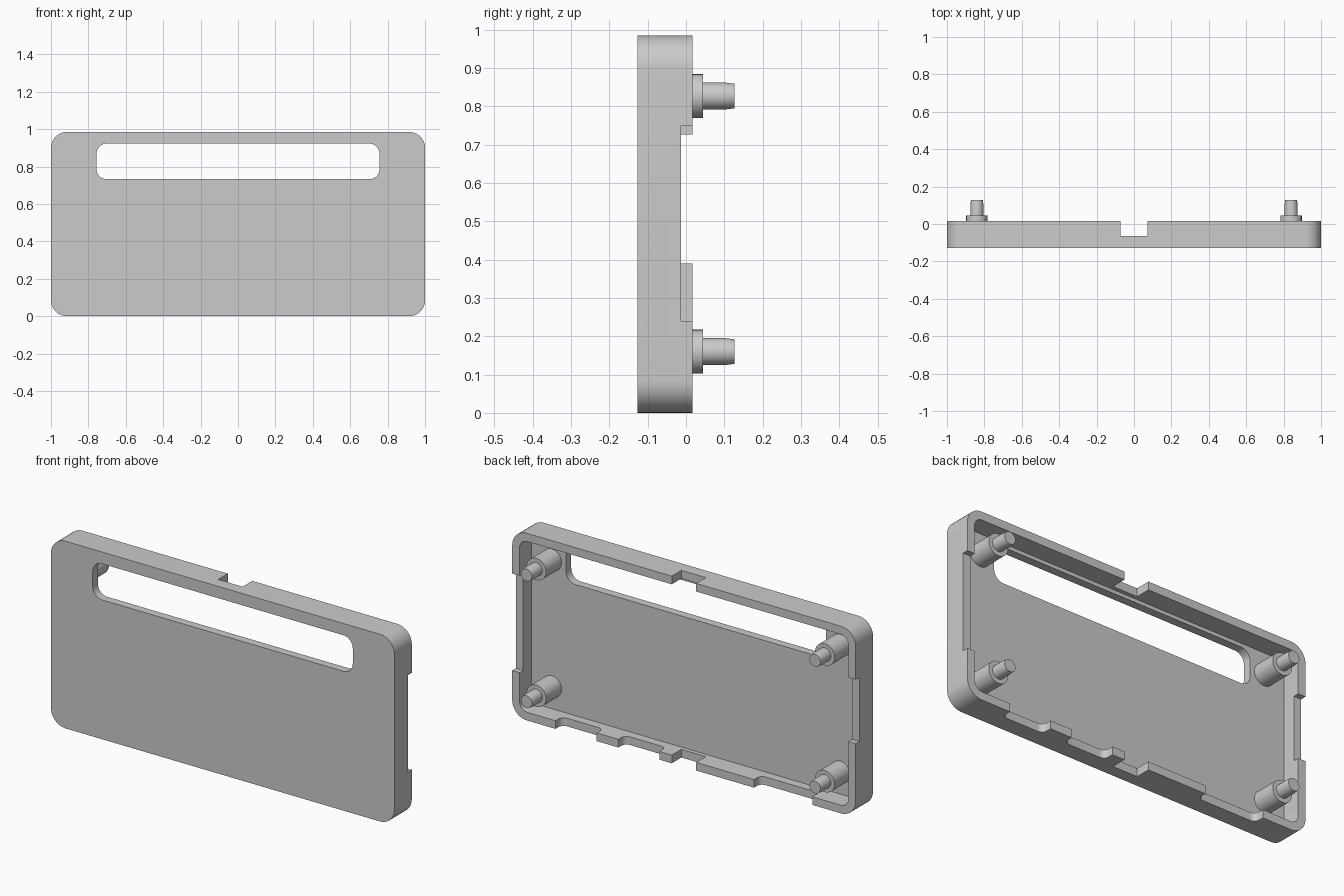
import bpy, bmesh, math
from mathutils import Vector

default = bpy.data.objects.get("Cube")
if default:
    bpy.data.objects.remove(default, do_unlink=True)

grey = bpy.data.materials.new("light_grey_plastic")
grey.use_nodes = True
grey.diffuse_color = (0.6, 0.6, 0.6, 1)
grey.node_tree.nodes["Principled BSDF"].inputs["Base Color"].default_value = (0.6, 0.6, 0.6, 1)

FRONT, RIM, HEIGHT = -0.127, 0.017, 0.985
WALL = 0.043
MID = HEIGHT / 2


def finish(name, bm):
    bmesh.ops.recalc_face_normals(bm, faces=bm.faces)
    mesh = bpy.data.meshes.new(name)
    bm.to_mesh(mesh)
    bm.free()
    mesh.materials.append(grey)
    obj = bpy.data.objects.new(name, mesh)
    bpy.context.collection.objects.link(obj)
    return obj


def block(name, low, high, axis="y", radius=0.0, steps=10):
    """Box between two corners, with the edges along the axis rounded."""
    k = "xyz".index(axis)
    a, b = [i for i in range(3) if i != k]
    bm = bmesh.new()
    ring = []
    for q, (sa, sb) in enumerate([(1, 1), (0, 1), (0, 0), (1, 0)]):
        for s in range(steps + 1 if radius else 1):
            t = math.pi / 2 * (q + s / steps)
            p = Vector(low)
            p[a] = (high[a] - radius if sa else low[a] + radius) + radius * math.cos(t)
            p[b] = (high[b] - radius if sb else low[b] + radius) + radius * math.sin(t)
            ring.append(bm.verts.new(p))
    face = bm.faces.new(ring)
    top = bmesh.ops.extrude_face_region(bm, geom=[face])["geom"]
    shift = Vector((0, 0, 0))
    shift[k] = high[k] - low[k]
    bmesh.ops.translate(bm, verts=[v for v in top if isinstance(v, bmesh.types.BMVert)], vec=shift)
    return finish(name, bm)


def turned(name, x, z, profile, sides=40):
    """Solid of revolution about the y direction from (radius, y) points."""
    bm = bmesh.new()
    rings = [[bm.verts.new((x + r * math.cos(2 * math.pi * i / sides), y,
                            z + r * math.sin(2 * math.pi * i / sides)))
              for i in range(sides)] for r, y in profile]
    for lower, upper in zip(rings, rings[1:]):
        for i in range(sides):
            j = (i + 1) % sides
            bm.faces.new((lower[i], lower[j], upper[j], upper[i]))
    bm.faces.new(rings[0])
    bm.faces.new(rings[-1])
    return finish(name, bm)


def smooth(obj):
    bpy.ops.object.select_all(action="DESELECT")
    obj.select_set(True)
    bpy.context.view_layer.objects.active = obj
    bpy.ops.object.shade_smooth_by_angle(angle=math.radians(30))


# Shell with rounded corners
shell = block("case_shell", (-1, FRONT, 0), (1, RIM, HEIGHT), radius=0.085)

# Hollow and header slot
cutters = [
    block("hollow", (WALL - 1, FRONT + WALL, WALL), (1 - WALL, 0.1, HEIGHT - WALL), radius=0.045),
    block("header_slot", (-0.757, -0.2, 0.733), (0.757, 0.1, 0.923), radius=0.055),
]
# Square notches in the top and bottom walls
for z in (0, HEIGHT):
    cutters.append(block("middle_notch", (-0.071, -0.063, z - 0.06), (0.071, 0.1, z + 0.06)))
# Shallow openings in the side walls
cutters.append(block("left_opening", (0.93, -0.013, 0.24), (1.1, 0.1, 0.75)))
cutters.append(block("right_opening", (-1.1, -0.013, 0.39), (-0.93, 0.1, 0.727)))
# Rounded port openings in the bottom wall
for x, width in ((-0.578, 0.34), (0.262, 0.24), (0.628, 0.24)):
    cutters.append(block("port_opening", (x - width / 2, -0.038, -0.06),
                         (x + width / 2, 0.1, 0.06), axis="z", radius=0.03))

for cutter in cutters:
    cutter.hide_render = True
    mod = shell.modifiers.new(cutter.name, "BOOLEAN")
    mod.operation = "DIFFERENCE"
    mod.solver = "EXACT"
    mod.object = cutter
bpy.context.view_layer.objects.active = shell
for mod in list(shell.modifiers):
    bpy.ops.object.modifier_apply(modifier=mod.name)
for cutter in cutters:
    bpy.data.objects.remove(cutter, do_unlink=True)
smooth(shell)

# Stepped mounting posts with tapered pins
post = [(0.057, FRONT + WALL - 0.01), (0.057, 0.045), (0.035, 0.045), (0.035, 0.103), (0.032, 0.127)]
for side, x in (("left", 0.84), ("right", -0.84)):
    for level, z in (("lower", 0.16), ("upper", 0.827)):
        smooth(turned(f"{level}_{side}_post", x, z, post))
